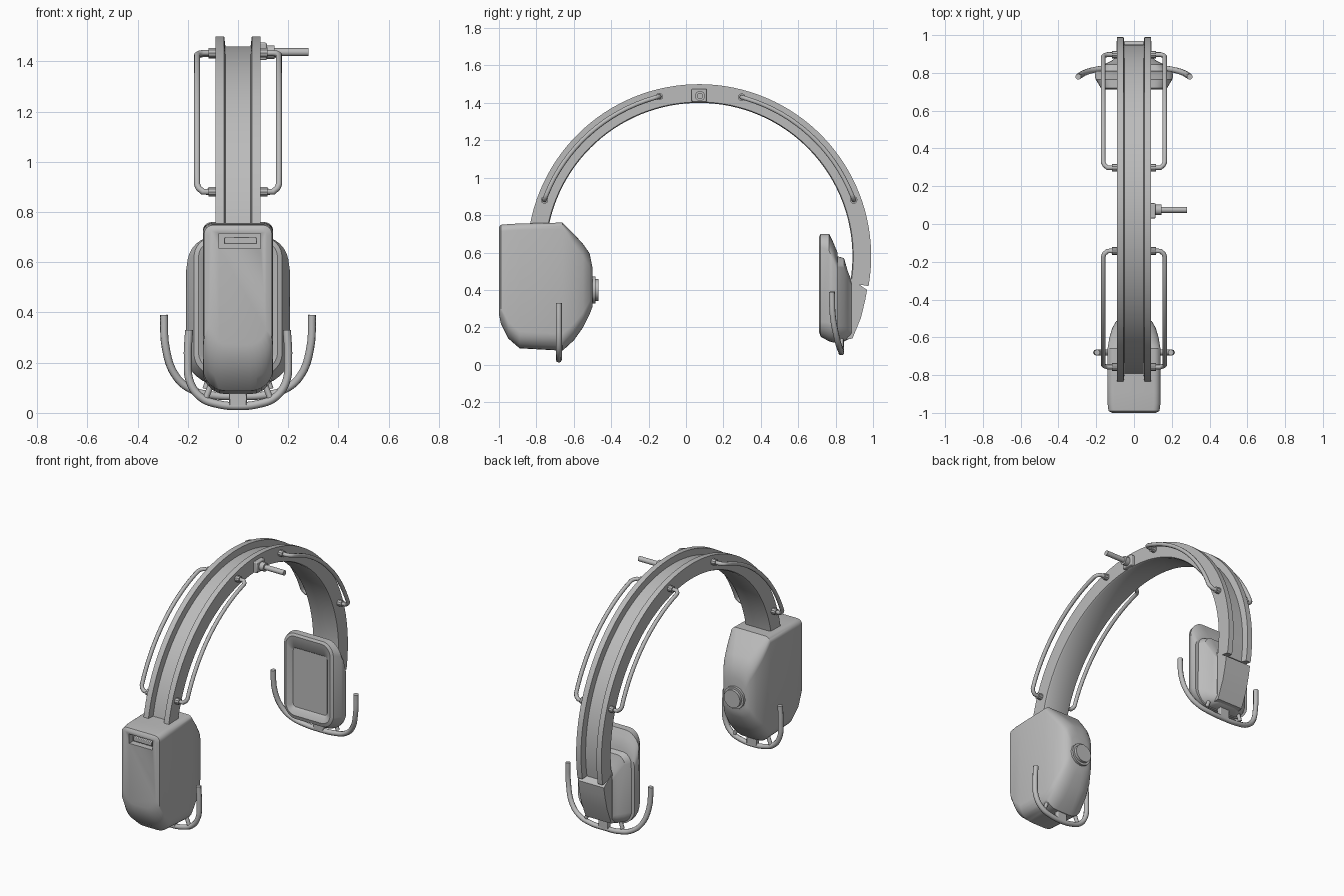
import bpy, bmesh
from math import sin, cos, pi, radians
from mathutils import Vector

if "Cube" in bpy.data.objects:
    bpy.data.objects.remove(bpy.data.objects["Cube"])

grey = bpy.data.materials.new("plain grey")
grey.use_nodes = True
tone = (0.5, 0.5, 0.5, 1)
grey.diffuse_color = tone
grey.node_tree.nodes["Principled BSDF"].inputs["Base Color"].default_value = tone

BAND_Y, BAND_Z = 0.07, 0.58   # centre of the headband arc


def finish(ob, angle=35):
    ob.data.materials.clear()
    ob.data.materials.append(grey)
    bpy.ops.object.select_all(action='DESELECT')
    ob.select_set(True)
    bpy.context.view_layer.objects.active = ob
    bpy.ops.object.shade_smooth_by_angle(angle=radians(angle))
    return ob


def loft(name, rings, angle=35):
    """Skin closed rings of equal length and cap both ends."""
    bm = bmesh.new()
    loops = [[bm.verts.new(p) for p in ring] for ring in rings]
    for a, b in zip(loops, loops[1:]):
        for i in range(len(a)):
            j = (i + 1) % len(a)
            bm.faces.new((a[i], a[j], b[j], b[i]))
    bm.faces.new(loops[0])
    bm.faces.new(loops[-1])
    bmesh.ops.recalc_face_normals(bm, faces=bm.faces)
    mesh = bpy.data.meshes.new(name)
    bm.to_mesh(mesh)
    bm.free()
    ob = bpy.data.objects.new(name, mesh)
    bpy.context.collection.objects.link(ob)
    return finish(ob, angle)


def ring(y, hx, z0, z1, r_low, r_top, taper=0.0, steps=6):
    """Rounded rectangle standing at depth y, narrowing away from mid height."""
    pts = []
    mid, half = (z0 + z1) / 2, (z1 - z0) / 2
    for sx, top, start in ((1, 1, 0), (-1, 1, 90), (-1, 0, 180), (1, 0, 270)):
        r = min(r_top if top else r_low, hx * 0.95, half * 0.95)
        cx, cz = sx * (hx - r), (z1 - r if top else z0 + r)
        for k in range(steps + 1):
            a = radians(start + 90 * k / steps)
            x, z = cx + r * cos(a), cz + r * sin(a)
            pts.append((x * (1 - taper * ((z - mid) / half) ** 2), y, z))
    return pts


def box(name, lo, hi, bevel=0.0):
    lo, hi = Vector(lo), Vector(hi)
    bpy.ops.mesh.primitive_cube_add(size=1, location=(lo + hi) / 2)
    ob = bpy.context.object
    ob.name = name
    ob.scale = hi - lo
    bpy.ops.object.transform_apply(location=False, rotation=False)
    if bevel:
        mod = ob.modifiers.new("soft edges", 'BEVEL')
        mod.width, mod.segments = bevel, 2
    return finish(ob)


def cylinder(name, centre, radius, depth, axis, sides=16):
    rot = (0, pi / 2, 0) if axis == 'X' else (pi / 2, 0, 0)
    bpy.ops.mesh.primitive_cylinder_add(vertices=sides, radius=radius, depth=depth,
                                        location=centre, rotation=rot)
    bpy.context.object.name = name
    return finish(bpy.context.object)


def wire(name, pts, radius, smooth=False):
    cu = bpy.data.curves.new(name, 'CURVE')
    cu.dimensions = '3D'
    cu.bevel_depth, cu.bevel_resolution, cu.resolution_u = radius, 2, 6
    cu.use_fill_caps = True
    sp = cu.splines.new('BEZIER' if smooth else 'POLY')
    nodes = sp.bezier_points if smooth else sp.points
    nodes.add(len(pts) - 1)
    for node, p in zip(nodes, pts):
        if smooth:
            node.co = p
            node.handle_left_type = node.handle_right_type = 'AUTO'
        else:
            node.co = (*p, 1)
    ob = bpy.data.objects.new(name, cu)
    bpy.context.collection.objects.link(ob)
    bpy.ops.object.select_all(action='DESELECT')
    ob.select_set(True)
    bpy.context.view_layer.objects.active = ob
    bpy.ops.object.convert(target='MESH')
    return finish(bpy.context.object, 50)


def on_arc(x, r, deg):
    a = radians(deg)
    return (x, BAND_Y + r * cos(a), BAND_Z + r * sin(a))


# Headband: channel section with a raised rail along each outer edge
section = [(-.09, .825), (-.08, .82), (.08, .82), (.09, .825), (.09, .92), (.055, .92),
           (.05, .88), (-.05, .88), (-.055, .92), (-.09, .92)]
N = 64
loft("headband", [[on_arc(x, r, -10 + 182 * k / N) for x, r in section]
                  for k in range(N + 1)], 30)

# Guide rods beside the band, with a collar at each end
for side, sx in (("left", 1), ("right", -1)):
    for place, a0, a1 in (("front", 104, 160), ("back", 20, 75)):
        r = 0.88
        path = [on_arc(sx * .08, r, a0), on_arc(sx * .14, r, a0), on_arc(sx * .157, r, a0 + 1)]
        path += [on_arc(sx * .163, r, a0 + 2 + (a1 - a0 - 4) * k / 16) for k in range(17)]
        path += [on_arc(sx * .157, r, a1 - 1), on_arc(sx * .14, r, a1), on_arc(sx * .08, r, a1)]
        wire(f"{side}_{place}_guide_rod", path, 0.0125)
        for end, a in (("upper", 90 + (a0 - 90 if place == "front" else a1 - 90)),
                       ("lower", a1 if place == "front" else a0)):
            cylinder(f"{side}_{place}_{end}_collar", on_arc(sx * .1, r, a), .02, .035, 'X', 10)

# Side plug at the top of the band
box("plug_base", (.08, .03, 1.405), (.115, .11, 1.475), .006)
cylinder("plug_collar", (.125, .075, 1.437), .027, .04, 'X')
cylinder("plug_pin", (.205, .075, 1.437), .016, .15, 'X')

# Front ear cup: square body, domed inner side
front_cup = loft("front_ear_cup", [ring(*v) for v in (
    (-1.0, .115, .27, .735, .08, .03),
    (-.99, .135, .22, .748, .09, .035),
    (-.95, .14, .14, .752, .09, .035),
    (-.89, .14, .088, .755, .09, .035),
    (-.66, .14, .075, .76, .09, .035),
    (-.60, .13, .13, .70, .09, .06),
    (-.55, .115, .20, .645, .08, .07),
    (-.515, .095, .27, .595, .07, .07),
    (-.50, .07, .31, .52, .06, .06))])
slot = box("slot_cutter", (-.075, -1.05, .655), (.09, -.96, .715))
cut = front_cup.modifiers.new("slot", 'BOOLEAN')
cut.operation, cut.object, cut.solver = 'DIFFERENCE', slot, 'EXACT'
bpy.context.view_layer.objects.active = front_cup
bpy.ops.object.modifier_apply(modifier=cut.name)
bpy.data.objects.remove(slot)
box("slot_bar", (-.055, -.99, .672), (.075, -.955, .70), .004)
cylinder("inner_knob_base", (0, -.5, .40), .072, .03, 'Y', 12)
cylinder("inner_knob", (0, -.485, .40), .058, .035, 'Y', 12)

# Back ear cup: cushion with sunken panel, then a stepped shell
loft("back_ear_cushion", [ring(*v) for v in (
    (.735, .125, .22, .60, .02, .02, .04),
    (.725, .135, .21, .61, .02, .02, .04),
    (.712, .165, .175, .685, .06, .06, .08),
    (.72, .185, .15, .70, .08, .07, .1),
    (.765, .215, .125, .70, .1, .09, .14),
    (.785, .22, .12, .66, .1, .1, .14),
    (.81, .212, .115, .60, .1, .1, .14))])
loft("back_ear_shell", [ring(*v) for v in (
    (.79, .20, .12, .585, .09, .06, .1),
    (.845, .165, .125, .57, .08, .05, .1),
    (.865, .12, .135, .50, .06, .04, .05),
    (.885, .095, .145, .45, .04, .03))])
box("back_shell_vent", (-.06, .84, .515), (.06, .853, .545), .003)

# Arm joining the band to the back cup
arm = [(.878, .463), (.968, .40), (.957, .34), (.935, .25), (.89, .14), (.82, .13), (.84, .42)]
loft("band_end_arm", [[(x, y, z) for y, z in arm] for x in (-.092, .092)], 20)


# Wire bails hanging under both cups
def bail(name, half, radius):
    pts = half + [(-x, y, z) for x, y, z in reversed(half[:-1])]
    wire(name, pts, radius, smooth=True)


bail("front_bail", [(.195, -.68, .33), (.2, -.68, .22), (.19, -.68, .12), (.145, -.68, .06),
                    (.08, -.68, .035), (0, -.68, .027)], .016)
bail("back_bail", [(.295, .78, .39), (.288, .785, .26), (.25, .805, .15), (.19, .82, .095),
                   (.1, .83, .07), (0, .83, .066)], .016)
for name, y, z0, z1 in (("front", -.68, .025, .1), ("back", .83, .065, .15)):
    box(f"{name}_bail_tab", (-.035, y - .015, z0), (.035, y + .015, z1), .004)
    for side, sx in (("left", 1), ("right", -1)):
        wire(f"{name}_bail_{side}_stay",
             [(sx * .13, y, z0 + .03), (sx * .1, y, z1 + .03)], .012)
